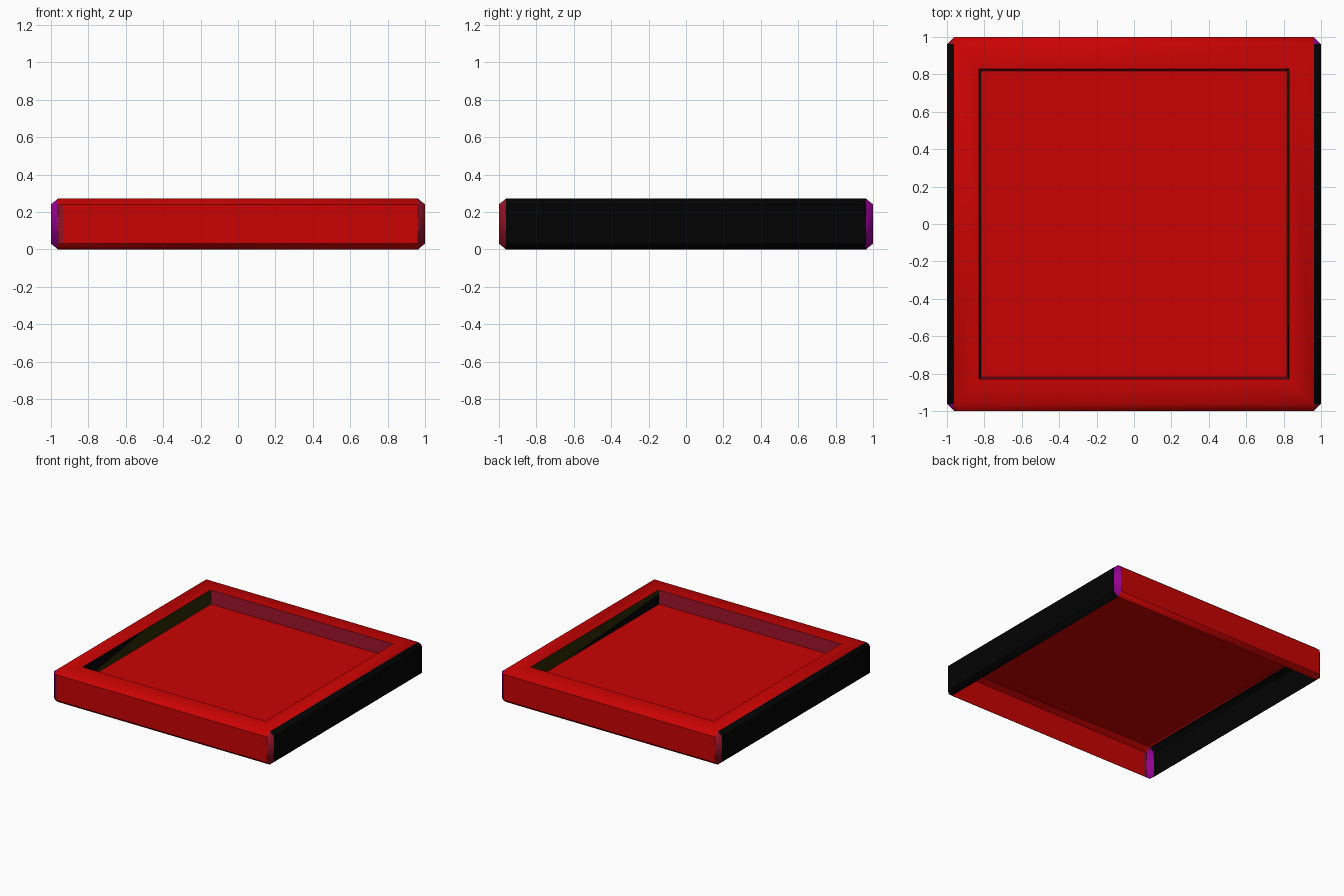
import bpy, bmesh
from math import radians
from mathutils import Vector

if "Cube" in bpy.data.objects:
    bpy.data.objects.remove(bpy.data.objects["Cube"])

HEIGHT, BEVEL, BEVEL_HEIGHT, RIM, DEPTH = 0.272, 0.038, 0.031, 0.132, 0.11
RED, BLACK, PURPLE, DULL, OLIVE = range(5)


def material(name, colour):
    mat = bpy.data.materials.new(name)
    mat.use_nodes = True
    mat.diffuse_color = (*colour, 1)
    mat.node_tree.nodes["Principled BSDF"].inputs["Base Color"].default_value = (*colour, 1)
    return mat


def split_face(face, point, normal, index):
    """Cut one face along a plane and colour the piece on the positive side."""
    old = face.material_index
    cut = bmesh.ops.bisect_plane(bm, geom=[face, *face.edges, *face.verts], dist=1e-5,
                                 plane_co=point, plane_no=normal)
    for f in cut["geom"]:
        if isinstance(f, bmesh.types.BMFace) and f.material_index == old:
            if (f.calc_center_median() - point).dot(normal) > 0:
                f.material_index = index


materials = [
    material("red", (0.59, 0.0008, 0.0008)),
    material("near_black", (0.0008, 0.0008, 0.0008)),
    material("purple", (0.29, 0.0008, 0.28)),
    material("dull_red", (0.29, 0.006, 0.02)),
    material("dark_olive", (0.024, 0.02, 0.001)),
]

bm = bmesh.new()

# Chamfered slab, chamfers slightly flatter than 45 degrees, open underneath
squash = BEVEL_HEIGHT / BEVEL
bmesh.ops.create_cube(bm, size=1)
bmesh.ops.scale(bm, vec=(2, 2, HEIGHT / squash), verts=bm.verts)
bmesh.ops.bevel(bm, geom=bm.edges[:], offset=BEVEL, segments=1,
                affect='EDGES', clamp_overlap=False)
bmesh.ops.scale(bm, vec=(1, 1, squash), verts=bm.verts)
bmesh.ops.translate(bm, vec=(0, 0, HEIGHT / 2), verts=bm.verts)
bm.normal_update()
bottom = [f for f in bm.faces if f.normal.z < -0.99]
bmesh.ops.delete(bm, geom=bottom, context='FACES_ONLY')

# Outer colours: black sides, alternating corners
for f in bm.faces:
    n = f.normal
    if abs(n.x) > 0.1 and abs(n.y) > 0.1:
        f.material_index = PURPLE if n.x * n.y > 0 else DULL
    elif abs(n.x) > 0.1:
        f.material_index = BLACK
    else:
        f.material_index = RED

# Rim and recessed floor
floor = max(bm.faces, key=lambda f: f.normal.z)
bmesh.ops.inset_region(bm, faces=[floor], thickness=RIM, use_even_offset=True)
walls = bmesh.ops.inset_individual(bm, faces=[floor], thickness=0.012,
                                   use_even_offset=True)["faces"]
for v in floor.verts:
    v.co.z -= DEPTH
bm.normal_update()
for f in walls:
    f.material_index = OLIVE if abs(f.normal.x) > 0.5 else DULL

# Recess side walls: slanted split between olive and black
low = HEIGHT - DEPTH
cuts = {
    -1: (Vector((0, -0.82, low)), Vector((0, -DEPTH, 0.82))),
    1: (Vector((0, 0.4, low)), Vector((0, -0.08, -1.23))),
}
for wall in [f for f in walls if abs(f.normal.x) > 0.5]:
    side = 1 if wall.calc_center_median().x > 0 else -1
    split_face(wall, *cuts[side], BLACK)

# Narrow dull strip at the right end of the front
front = min(bm.faces, key=lambda f: f.normal.y)
split_face(front, Vector((-0.935, -1, 0)), Vector((-1, 0, 0)), DULL)

mesh = bpy.data.meshes.new("tray")
bm.to_mesh(mesh)
bm.free()
for mat in materials:
    mesh.materials.append(mat)
tray = bpy.data.objects.new("tray", mesh)
bpy.context.collection.objects.link(tray)

# Soft blend from rim into chamfer, all other edges crisp
bpy.ops.object.select_all(action='DESELECT')
tray.select_set(True)
bpy.context.view_layer.objects.active = tray
bpy.ops.object.shade_smooth_by_angle(angle=radians(42))
